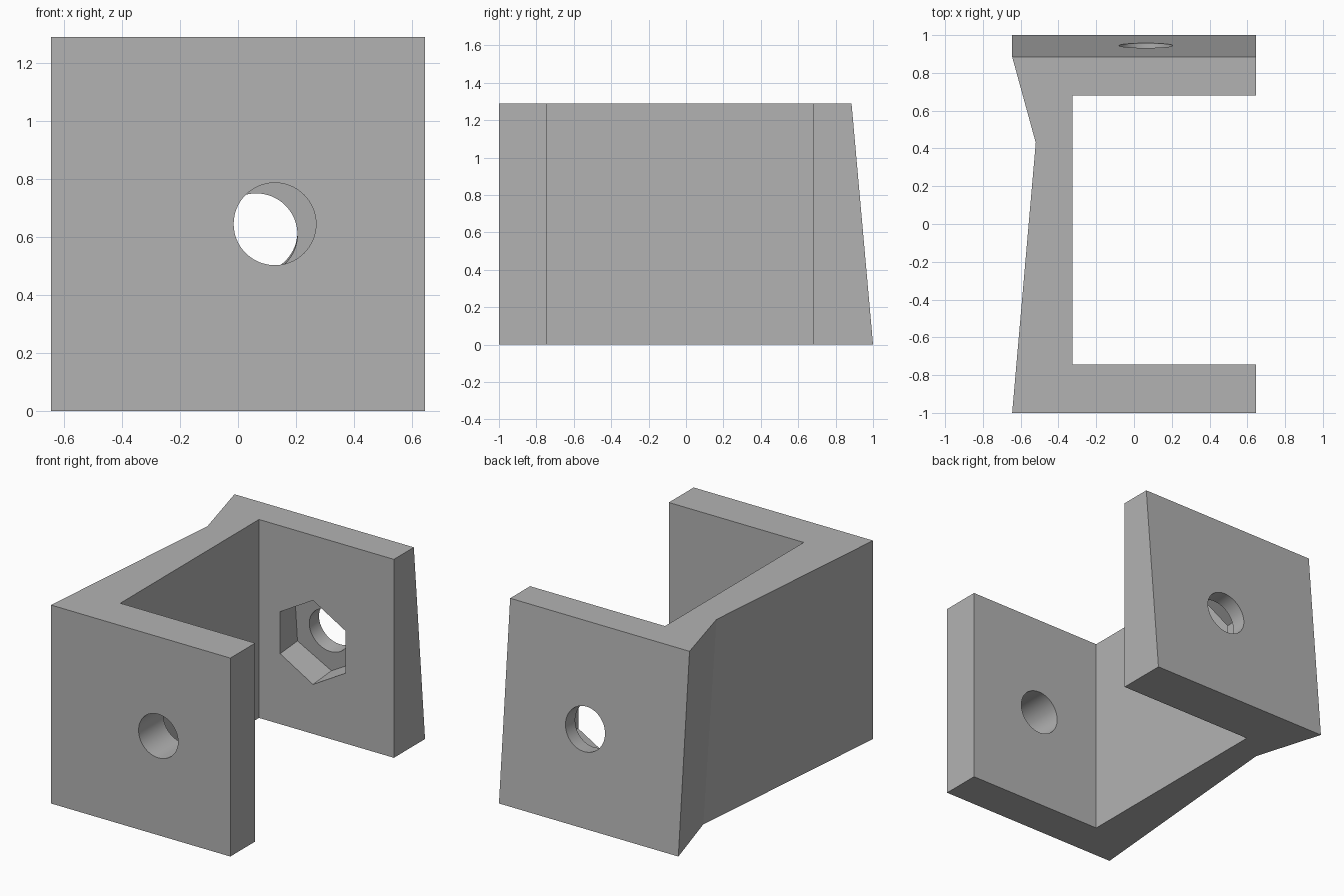
import bpy, bmesh, math
from mathutils import Matrix, Vector

cube = bpy.data.objects.get("Cube")
if cube:
    bpy.data.objects.remove(cube)

HEIGHT = 1.29
HALF = 0.645
LEAN = 0.115          # how far the back face leans in towards the top
TILT = math.atan2(LEAN, HEIGHT)

grey = bpy.data.materials.new("plain grey")
grey.use_nodes = True
colour = (0.45, 0.45, 0.45, 1)
grey.diffuse_color = colour
grey.node_tree.nodes["Principled BSDF"].inputs["Base Color"].default_value = colour


def add_object(name, bm):
    bmesh.ops.recalc_face_normals(bm, faces=bm.faces)
    mesh = bpy.data.meshes.new(name)
    bm.to_mesh(mesh)
    bm.free()
    mesh.materials.append(grey)
    obj = bpy.data.objects.new(name, mesh)
    bpy.context.collection.objects.link(obj)
    return obj


# C-shaped bracket, extruded upwards; the back edge shifts as it rises
front_part = [(-HALF, -1), (HALF, -1), (HALF, -0.745), (-0.325, -0.745),
              (-0.325, 0.68), (HALF, 0.68)]
back_bottom = [(HALF, 1), (-HALF, 1), (-0.509, 0.55)]
back_top = [(HALF, 1 - LEAN), (-HALF, 1 - LEAN), (-0.52, 0.43)]

bm = bmesh.new()
lower = [bm.verts.new((x, y, 0)) for x, y in front_part + back_bottom]
upper = [bm.verts.new((x, y, HEIGHT)) for x, y in front_part + back_top]
bm.faces.new(lower)
bm.faces.new(upper)
for i in range(len(lower)):
    j = (i + 1) % len(lower)
    bm.faces.new((lower[i], lower[j], upper[j], upper[i]))
bracket = add_object("bracket", bm)


def cut(name, sides, radius, start, end, tilt, centre):
    """Cut a prism running along y, from start to end, tilted about centre."""
    bm = bmesh.new()
    bmesh.ops.create_cone(bm, cap_ends=True, segments=sides, radius1=radius,
                          radius2=radius, depth=end - start)
    place = (Matrix.Translation(centre) @ Matrix.Rotation(tilt, 4, "X")
             @ Matrix.Translation((0, (start + end) / 2, 0))
             @ Matrix.Rotation(math.pi / 2, 4, "X"))
    bmesh.ops.transform(bm, matrix=place, verts=bm.verts)
    cutter = add_object(name, bm)
    cutter.hide_render = True
    mod = bracket.modifiers.new(name, "BOOLEAN")
    mod.operation = "DIFFERENCE"
    mod.solver = "EXACT"
    mod.object = cutter
    bpy.context.view_layer.objects.active = bracket
    bpy.ops.object.modifier_apply(modifier=name)
    bpy.data.objects.remove(cutter)


# Bolt hole in the front plate, bolt hole and hexagonal pocket in the back plate
back_centre = Vector((0.063, 0.945, 0.618))
cut("front_hole", 64, 0.142, -0.3, 0.3, 0, Vector((0.127, -0.87, 0.645)))
cut("back_hole", 64, 0.142, -0.5, 0.2, TILT, back_centre)
cut("hex_pocket", 6, 0.272, -0.6, -0.1, TILT, back_centre)

# Smooth hole walls, crisp edges
bpy.ops.object.select_all(action="DESELECT")
bracket.select_set(True)
bpy.context.view_layer.objects.active = bracket
bpy.ops.object.shade_smooth_by_angle(angle=math.radians(20))
